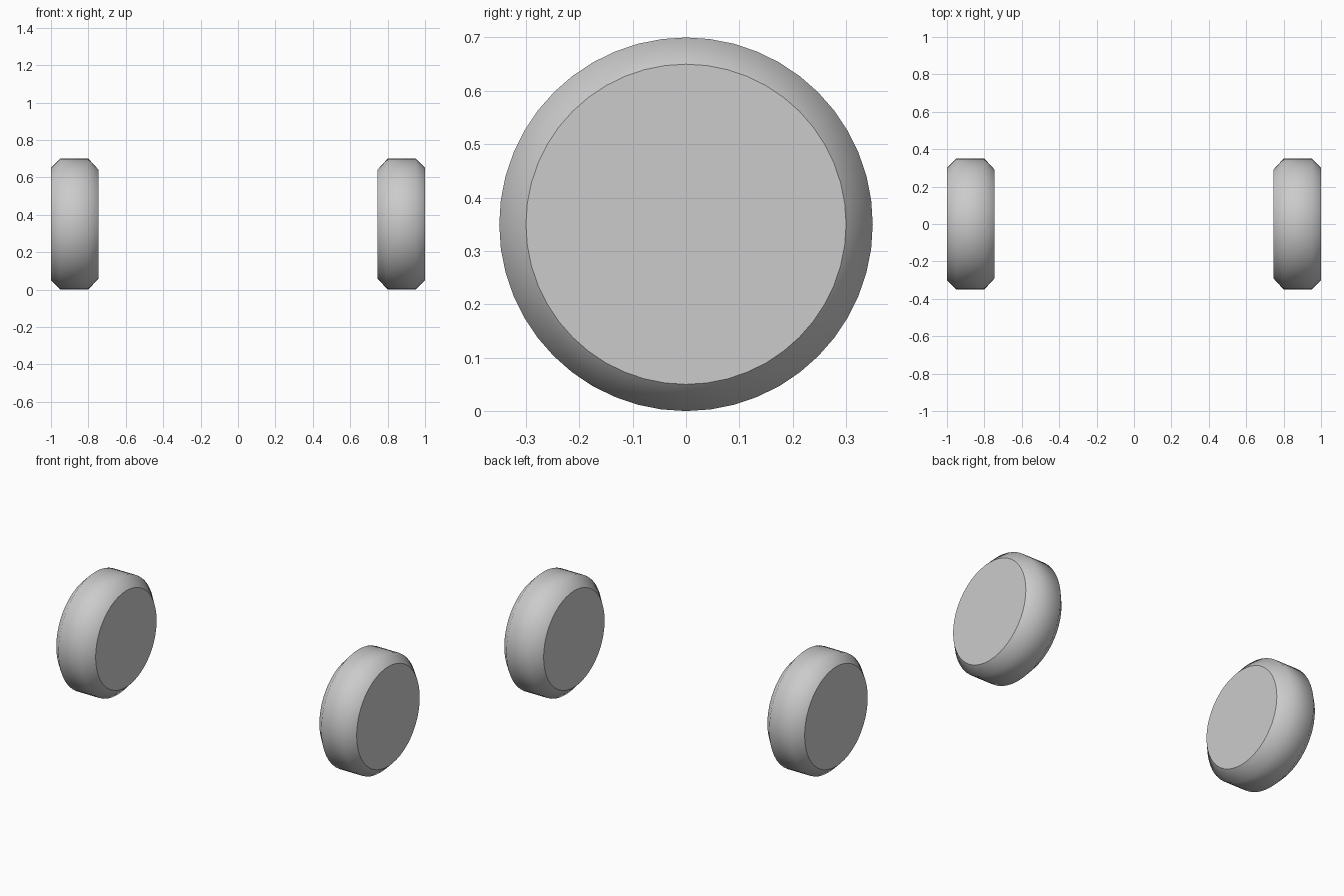
import bpy
import bmesh
from math import cos, sin, tau

cube = bpy.data.objects.get("Cube")
if cube:
    bpy.data.objects.remove(cube, do_unlink=True)

SEGMENTS = 48
HUB_HEIGHT = 0.35
# (distance from centre plane, radius), inner face to outer face
PROFILE = [(0.745, 0.29), (0.80, 0.35), (0.95, 0.35), (1.0, 0.30)]

grey = bpy.data.materials.new("light grey")
grey.use_nodes = True
colour = (0.6, 0.6, 0.6, 1)
grey.diffuse_color = colour
grey.node_tree.nodes["Principled BSDF"].inputs["Base Color"].default_value = colour


def make_wheel(name, side):
    """Solid wheel with chamfered rims, its axle along x."""
    bm = bmesh.new()
    rings = []
    for x, r in PROFILE:
        rings.append([bm.verts.new((side * x, r * cos(tau * i / SEGMENTS),
                                    HUB_HEIGHT + r * sin(tau * i / SEGMENTS)))
                      for i in range(SEGMENTS)])
    # tread and chamfers
    for a, b in zip(rings, rings[1:]):
        for i in range(SEGMENTS):
            j = (i + 1) % SEGMENTS
            bm.faces.new((a[i], a[j], b[j], b[i])).smooth = True
    # flat side faces with sharp borders
    for ring in (rings[0], rings[-1]):
        cap = bm.faces.new(ring)
        for edge in cap.edges:
            edge.smooth = False
    bmesh.ops.recalc_face_normals(bm, faces=bm.faces)
    mesh = bpy.data.meshes.new(name)
    bm.to_mesh(mesh)
    bm.free()
    mesh.materials.append(grey)
    wheel = bpy.data.objects.new(name, mesh)
    bpy.context.collection.objects.link(wheel)


make_wheel("left_wheel", 1)
make_wheel("right_wheel", -1)
